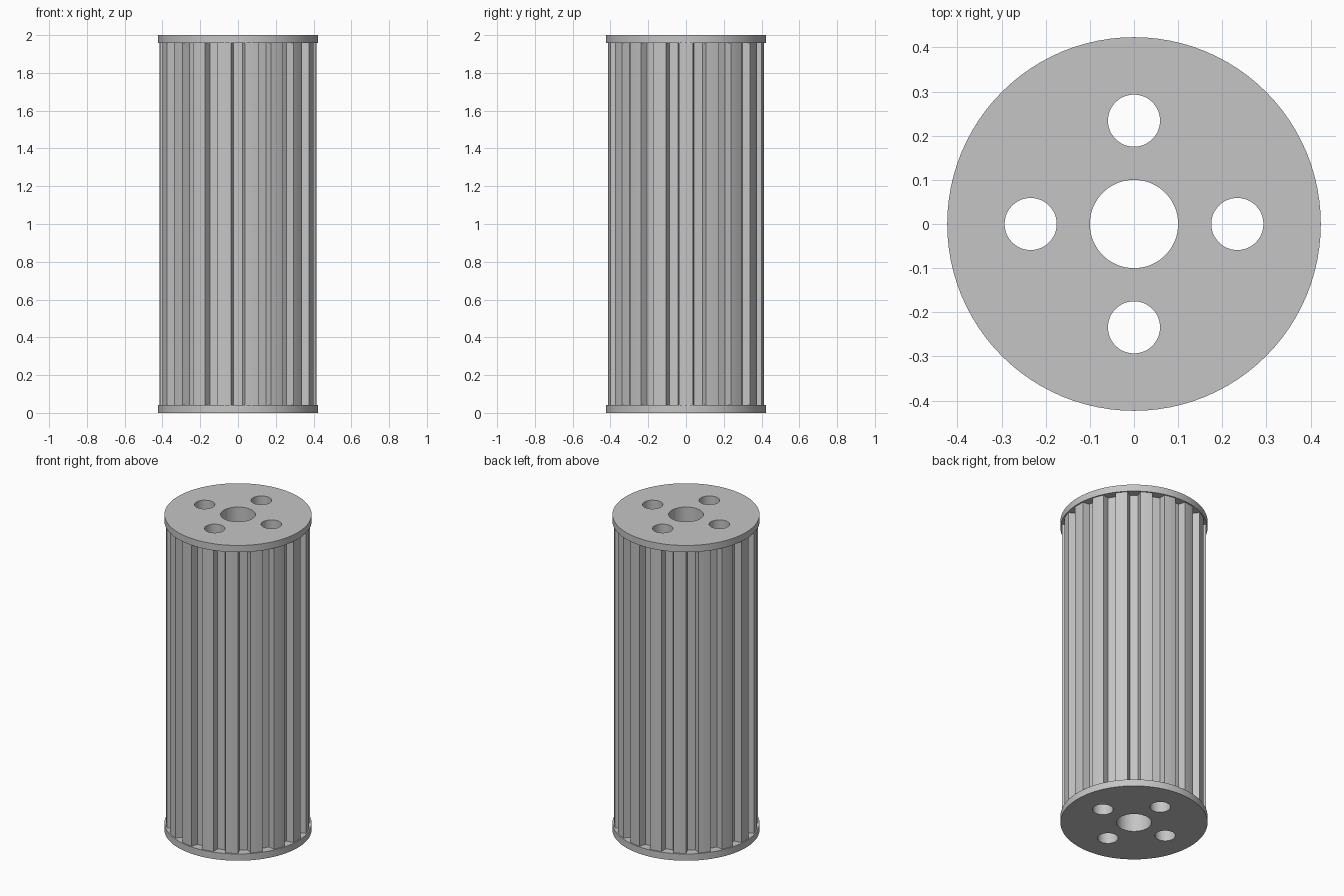
import bpy, bmesh, math
from mathutils import Matrix

cube = bpy.data.objects.get("Cube")
if cube:
    bpy.data.objects.remove(cube, do_unlink=True)

TEETH = 18
HEIGHT = 2.0
FLANGE_R, FLANGE_H = 0.423, 0.043
TOOTH_R, GROOVE_R = 0.415, 0.373
GROOVE_TOP, GROOVE_FLOOR = 0.036, 0.023   # half widths

metal = bpy.data.materials.new("grey metal")
grey = (0.56, 0.56, 0.56, 1)
metal.use_nodes = True
metal.diffuse_color = grey
metal.node_tree.nodes["Principled BSDF"].inputs["Base Color"].default_value = grey


def make_object(name, bm):
    mesh = bpy.data.meshes.new(name)
    bmesh.ops.recalc_face_normals(bm, faces=bm.faces)
    bm.to_mesh(mesh)
    bm.free()
    mesh.materials.append(metal)
    ob = bpy.data.objects.new(name, mesh)
    bpy.context.collection.objects.link(ob)
    return ob


def cylinder(name, radius, z0, z1, x=0, y=0, sides=64):
    bm = bmesh.new()
    bmesh.ops.create_cone(bm, cap_ends=True, segments=sides, radius1=radius,
                          radius2=radius, depth=z1 - z0,
                          matrix=Matrix.Translation((x, y, (z0 + z1) / 2)))
    return make_object(name, bm)


def polar(r, a):
    return (r * math.cos(a), r * math.sin(a), FLANGE_H / 2)


def toothed_core():
    # One groove and one rounded tooth land per step, grooves centred on front and back
    pitch = 2 * math.pi / TEETH
    top, floor = GROOVE_TOP / TOOTH_R, GROOVE_FLOOR / GROOVE_R
    bm = bmesh.new()
    ring = []
    for i in range(TEETH):
        a = -math.pi / 2 + i * pitch
        ring += [polar(GROOVE_R, a - floor), polar(GROOVE_R, a + floor)]
        land = pitch - 2 * top
        ring += [polar(TOOTH_R, a + top + land * k / 4) for k in range(5)]
    face = bm.faces.new([bm.verts.new(p) for p in ring])
    out = bmesh.ops.extrude_face_region(bm, geom=[face])
    verts = [g for g in out["geom"] if isinstance(g, bmesh.types.BMVert)]
    bmesh.ops.translate(bm, verts=verts, vec=(0, 0, HEIGHT - FLANGE_H))
    return make_object("toothed_pulley", bm)


def combine(target, other, operation):
    mod = target.modifiers.new(operation.lower(), "BOOLEAN")
    mod.operation, mod.solver, mod.object = operation, "EXACT", other
    bpy.ops.object.select_all(action="DESELECT")
    bpy.context.view_layer.objects.active = target
    target.select_set(True)
    bpy.ops.object.modifier_apply(modifier=mod.name)
    bpy.data.objects.remove(other, do_unlink=True)


pulley = toothed_core()

# End flanges
for name, z in (("bottom_flange", 0), ("top_flange", HEIGHT - FLANGE_H)):
    combine(pulley, cylinder(name, FLANGE_R, z, z + FLANGE_H, sides=96), "UNION")

# Central bore and four through holes
combine(pulley, cylinder("bore_cutter", 0.1, -0.1, HEIGHT + 0.1), "DIFFERENCE")
for i in range(4):
    a = i * math.pi / 2
    hole = cylinder("hole_cutter", 0.059, -0.1, HEIGHT + 0.1,
                    0.234 * math.cos(a), 0.234 * math.sin(a), 48)
    combine(pulley, hole, "DIFFERENCE")

bpy.ops.object.shade_smooth_by_angle(angle=math.radians(25))
